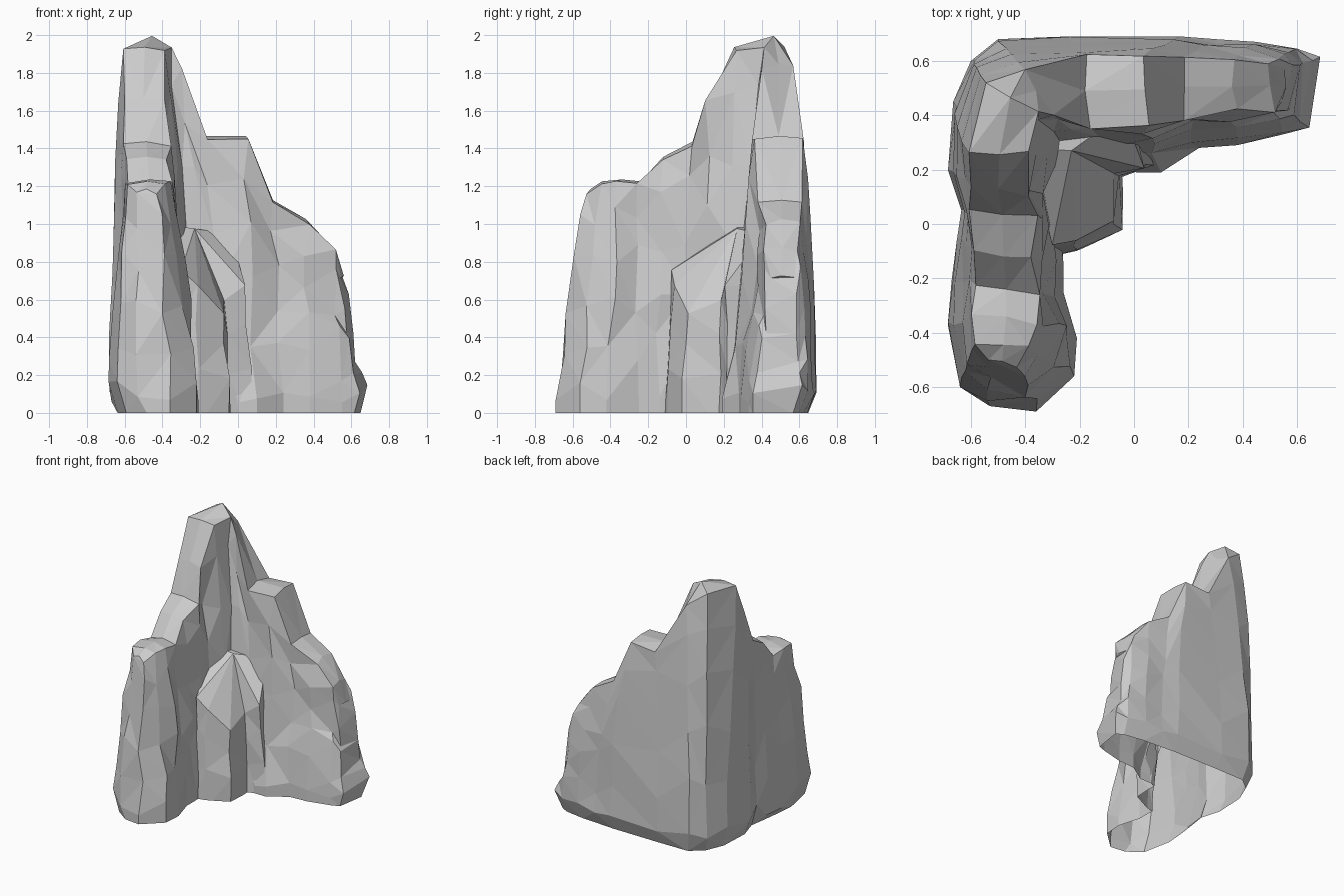
import bpy, bmesh, random
from mathutils import Vector

if "Cube" in bpy.data.objects:
    bpy.data.objects.remove(bpy.data.objects["Cube"])

random.seed(4)

# Stations along the L: outer foot xy, inner foot xy, outer top xy, inner top xy, height
STATIONS = [
    (-.53, -.67, -.36, -.69, -.54, -.50, -.43, -.51, 1.17),
    (-.64, -.60, -.22, -.56, -.58, -.44, -.38, -.45, 1.21),
    (-.685, -.37, -.21, -.42, -.59, -.33, -.35, -.35, 1.22),
    (-.67, -.20, -.26, -.25, -.58, -.22, -.36, -.26, 1.21),
    (-.65, -.05, -.26, -.14, -.59, -.10, -.37, -.14, 1.34),
    (-.635, .05, -.27, .00, -.60, .05, -.37, .02, 1.42),
    (-.68, .20, -.20, .12, -.60, .14, -.40, .12, 1.65),
    (-.665, .45, -.15, .20, -.61, .26, -.38, .25, 1.92),
    (-.60, .60, -.10, .20, -.54, .53, -.37, .40, 1.95),
    (-.50, .68, -.05, .20, -.41, .57, -.31, .41, 1.83),
    (-.24, .69, .01, .19, -.18, .62, -.18, .36, 1.45),
    (.17, .69, .10, .19, .04, .62, .04, .37, 1.45),
    (.30, .68, .24, .28, .19, .61, .18, .40, 1.11),
    (.45, .67, .38, .29, .36, .60, .36, .41, 1.01),
    (.60, .645, .55, .33, .50, .60, .50, .42, .86),
    (.685, .615, .645, .355, .56, .58, .56, .43, .71),
]
LEVELS = [.28, .48, .68, .86, 1.0]


def jit(a=.014):
    return random.uniform(-a, a)


def finish(bm, name):
    bmesh.ops.triangulate(bm, faces=bm.faces[:], quad_method='SHORT_EDGE')
    bmesh.ops.recalc_face_normals(bm, faces=bm.faces[:])
    me = bpy.data.meshes.new(name)
    bm.to_mesh(me)
    bm.free()
    ob = bpy.data.objects.new(name, me)
    bpy.context.collection.objects.link(ob)
    return ob


def bridge(bm, a, b):
    for k in range(len(a)):
        m = (k + 1) % len(a)
        bm.faces.new((a[k], a[m], b[m], b[k]))


def section(i, s):
    """Closed cross-section: up the outer wall, over the ridge, down the inner wall."""
    of, inf, ot, it = (Vector(s[k:k + 2]) for k in (0, 2, 4, 6))
    h = s[8]
    end = i == len(STATIONS) - 1
    outer_pow = 1.0 if end else 1.4 if i < 2 else 2.0
    inner_pow = .8 if 6 <= i <= 8 else 1.0 if i > 8 else 1.3
    foot = of + (inf - of).normalized() * .05
    out = [Vector((*foot, 0)), Vector((*of, .12 + jit(.06)))]
    inn = [Vector((*inf, 0)), Vector((*inf, .12 + jit(.06)))]
    if end:
        for p in (out[0], inn[0]):
            p.x -= .03
    for t in LEVELS:
        for col, a, b, pw in ((out, of, ot, outer_pow), (inn, inf, it, inner_pow)):
            p = a.lerp(b, t ** pw)
            k = .8 if col is out else 1.5
            z = t * h + jit(.07 if t < .9 else .012)
            col.append(Vector((p.x + jit() * k, p.y + jit() * k, z)))
    mid = ot.lerp(it, .5)
    ridge = [Vector((*mid, h + (.05 if i == 8 else .02)))]
    return out + ridge + inn[::-1]


# Main L-shaped cliff, lofted through the stations
bm = bmesh.new()
rings = [[bm.verts.new(p) for p in section(i, s)] for i, s in enumerate(STATIONS)]
n = len(rings[0])
for a, b in zip(rings, rings[1:]):
    bridge(bm, a, b)
# End walls: strips across the first and last sections
for r in (rings[0], rings[-1]):
    for k in range(n // 2 - 1):
        bm.faces.new((r[k], r[k + 1], r[n - 2 - k], r[n - 1 - k]))
    c = n // 2
    bm.faces.new((r[c - 1], r[c], r[c + 1]))
cliff = finish(bm, "cliff_wall")

# Buttress in the inner corner, low in front and rising against the wall
FOOT = [(-.30, -.12, .76), (-.21, -.10, .68), (-.05, -.02, .53),
        (-.04, .17, .60), (.07, .21, .68), (.0, .42, .95), (-.40, .30, 1.0)]
bm = bmesh.new()
centre = Vector((-.25, .24))
rings = []
for t, shrink in ((-.1, 0), (.35, .03), (.7, .08), (1, .14)):
    ring = []
    for x, y, h in FOOT:
        p = Vector((x, y)).lerp(centre, shrink)
        w = 0 if t < 0 else 1
        ring.append(bm.verts.new((p.x + jit() * w, p.y + jit() * w, t * h)))
    rings.append(ring)
for a, b in zip(rings, rings[1:]):
    bridge(bm, a, b)
bm.faces.new(rings[0])
tip = bm.verts.new((-.23, .27, .98))
for k in range(len(FOOT)):
    bm.faces.new((rings[-1][k], rings[-1][(k + 1) % len(FOOT)], tip))
buttress = finish(bm, "corner_buttress")

# Fuse both into one shell
mod = cliff.modifiers.new("fuse", 'BOOLEAN')
mod.operation = 'UNION'
mod.solver = 'EXACT'
mod.object = buttress
bm = bmesh.new()
bm.from_object(cliff, bpy.context.evaluated_depsgraph_get())
cliff.modifiers.clear()
bpy.data.objects.remove(buttress)

# Cut the underside away so the rock is an open shell
bmesh.ops.bisect_plane(bm, geom=bm.verts[:] + bm.edges[:] + bm.faces[:],
                       plane_co=(0, 0, .004), plane_no=(0, 0, 1), clear_inner=True)
bmesh.ops.translate(bm, verts=bm.verts[:], vec=(0, 0, -.004))
bm.to_mesh(cliff.data)
bm.free()
